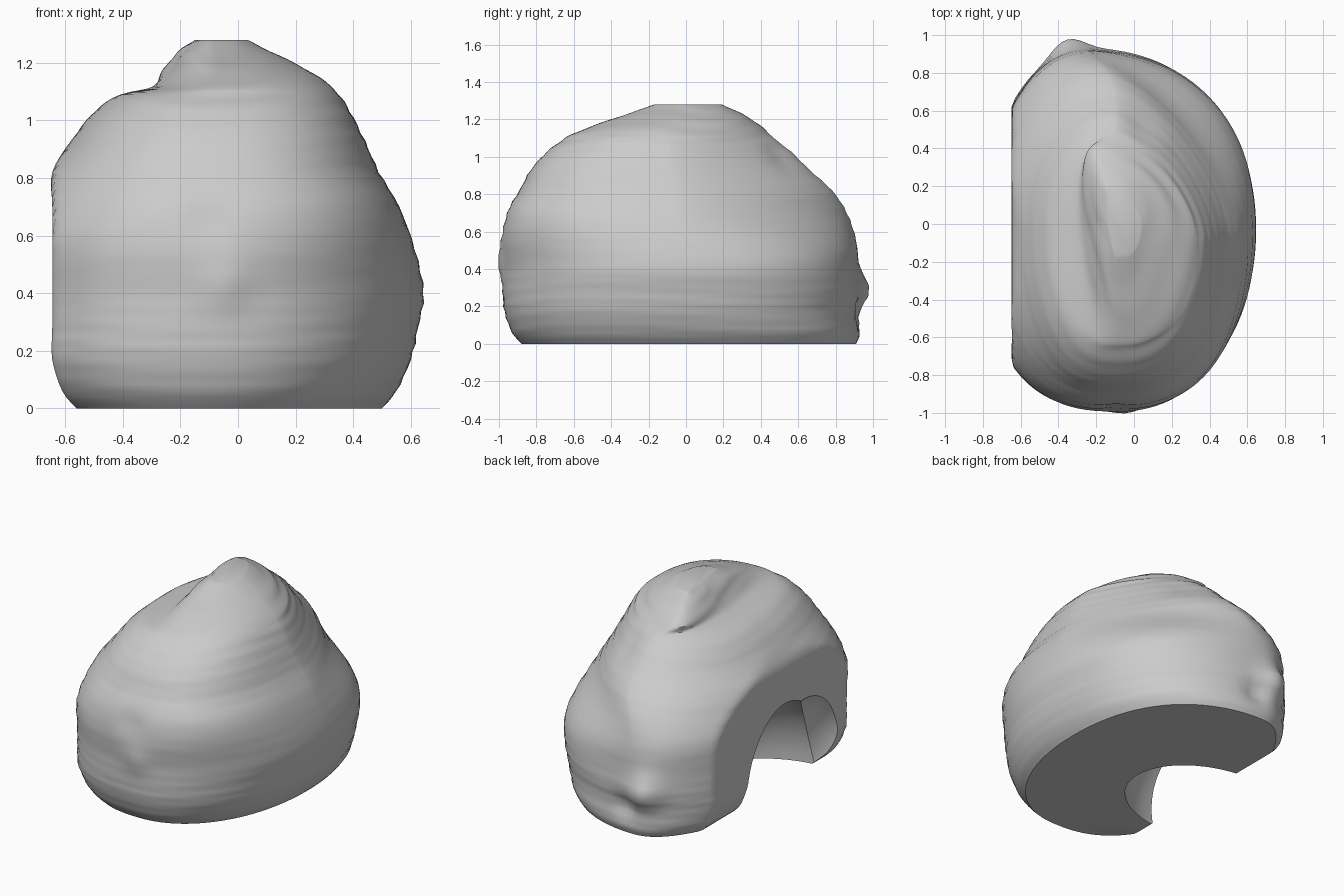
import bpy, bmesh, math
from mathutils import Vector

default = bpy.data.objects.get("Cube")
if default:
    bpy.data.objects.remove(default, do_unlink=True)

# Stone colour
stone = bpy.data.materials.new("stone_grey")
stone.use_nodes = True
grey = (0.6, 0.6, 0.6, 1)
stone.diffuse_color = grey
stone.node_tree.nodes["Principled BSDF"].inputs["Base Color"].default_value = grey

# Silhouette levels: height, left, right, front, back
LEVELS = [
    (0, -.56, .50, -.88, .91),
    (.06, -.61, .55, -.93, .93),
    (.17, -.645, .60, -.97, .92),
    (.28, -.645, .625, -.98, .93),
    (.40, -.645, .645, -.98, .92),
    (.55, -.645, .615, -.99, .91),
    (.70, -.645, .56, -.96, .86),
    (.82, -.645, .49, -.89, .78),
    (.93, -.58, .44, -.83, .66),
    (1.03, -.50, .39, -.74, .56),
    (1.09, -.41, .35, -.66, .48),
    (1.12, -.28, .32, -.61, .45),
    (1.18, -.23, .23, -.46, .38),
    (1.24, -.19, .11, -.28, .28),
    (1.28, -.13, .03, -.17, .19),
]
# Local swellings and dents: centre, radius, outward push
LUMPS = [
    (Vector((-.05, -1, .42)), .08, .025),
    (Vector((-.1, -1, .66)), .07, -.02),
    (Vector((-.35, .95, .29)), .11, .065),
    (Vector((-.2, .93, .17)), .07, -.03),
    (Vector((.05, .52, 1)), .1, -.02),
]
STEPS, SIDES = 4, 120


def blend(low, high, value):
    t = min(1, max(0, (value - low) / (high - low)))
    return t * t * (3 - 2 * t)


def smooth_levels():
    """Curve the silhouette through its levels, with monotone heights."""
    rows = [Vector(row) for row in LEVELS]
    for i in range(len(rows) - 1):
        a, b = rows[i], rows[i + 1]
        before, after = rows[max(i - 1, 0)], rows[min(i + 2, len(rows) - 1)]
        for k in range(STEPS):
            t = k / STEPS
            bend = (b - before) * (t - 2 * t**2 + t**3) + (after - a) * (t**3 - t**2)
            yield a.lerp(b, t * t * (3 - 2 * t)) + bend / 2
    yield rows[-1]


def squareness(c, s, z):
    """Superellipse power of each quadrant: lean rear shoulder, full front."""
    shoulder = blend(.4, .75, z) * (1 - blend(1.06, 1.2, z))
    if c > 0:
        return 2.1 - .65 * shoulder if s > 0 else 2.1 + .4 * shoulder
    return 2.5 if s < 0 else 2.1


def ring_points(row):
    z, left, right, front, back = row
    low = 1 - blend(.55, .93, z)
    crest = blend(1.08, 1.16, z)
    mid_y = (front + back) / 2
    wide_left = left * (1 + .25 * low)
    for k in range(SIDES):
        angle = math.tau * k / SIDES
        c, s = math.cos(angle), math.sin(angle)
        # the rear lobe leans to the flat side low down
        mid_x = -.1 - .15 * low * max(0, s) ** 2
        power = 2 / squareness(c, s, z)
        px = math.copysign(abs(c) ** power, c)
        py = math.copysign(abs(s) ** power, s)
        x = mid_x + px * (right - mid_x if c > 0 else mid_x - wide_left)
        y = mid_y + py * (back - mid_y if s > 0 else mid_y - front)
        x -= (.2 if y > mid_y else .1) * crest * (y - mid_y)
        p = Vector((x, y, z))
        push = sum(h * math.exp(-((p - q).length / r) ** 2) for q, r, h in LUMPS)
        # fine weathered terraces
        push += .003 * math.sin(z * 90 + 2 * math.sin(angle * 3)) * blend(0, .1, z)
        p += Vector((c, s, 0)) * push
        p.x = max(p.x, left if crest < .1 else -.645)
        yield p


# Domed shell with a flat cut side
bm = bmesh.new()
rings = [[bm.verts.new(p) for p in ring_points(row)] for row in smooth_levels()]
for lower, upper in zip(rings, rings[1:]):
    for k in range(SIDES):
        n = (k + 1) % SIDES
        bm.faces.new((lower[k], lower[n], upper[n], upper[k]))
bm.faces.new(rings[0][::-1])
bm.faces.new(rings[-1])
bmesh.ops.recalc_face_normals(bm, faces=bm.faces)
mesh = bpy.data.meshes.new("domed_shell")
bm.to_mesh(mesh)
bm.free()
shell = bpy.data.objects.new("domed_shell", mesh)
bpy.context.collection.objects.link(shell)
mesh.materials.append(stone)


def carve(name, centre, radii):
    """Scoop an ellipsoid out of the shell."""
    bpy.ops.mesh.primitive_uv_sphere_add(segments=64, ring_count=32, location=centre)
    scoop = bpy.context.object
    scoop.name = name
    scoop.scale = radii
    scoop.data.materials.append(stone)
    scoop.hide_render = True
    cut = shell.modifiers.new(name, "BOOLEAN")
    cut.operation = "DIFFERENCE"
    cut.solver = "EXACT"
    cut.object = scoop
    bpy.ops.object.select_all(action="DESELECT")
    shell.select_set(True)
    bpy.context.view_layer.objects.active = shell
    bpy.ops.object.modifier_apply(modifier=cut.name)
    bpy.data.objects.remove(scoop, do_unlink=True)


# Arched hollow open to the flat side and base, with a flared front mouth
carve("hollow", (-.66, -.1, -.01), (.55, .41, .58))
carve("hollow_mouth", (-.75, -.3, .15), (.23, .38, .42))
bpy.ops.object.shade_smooth_by_angle(angle=math.radians(40))
